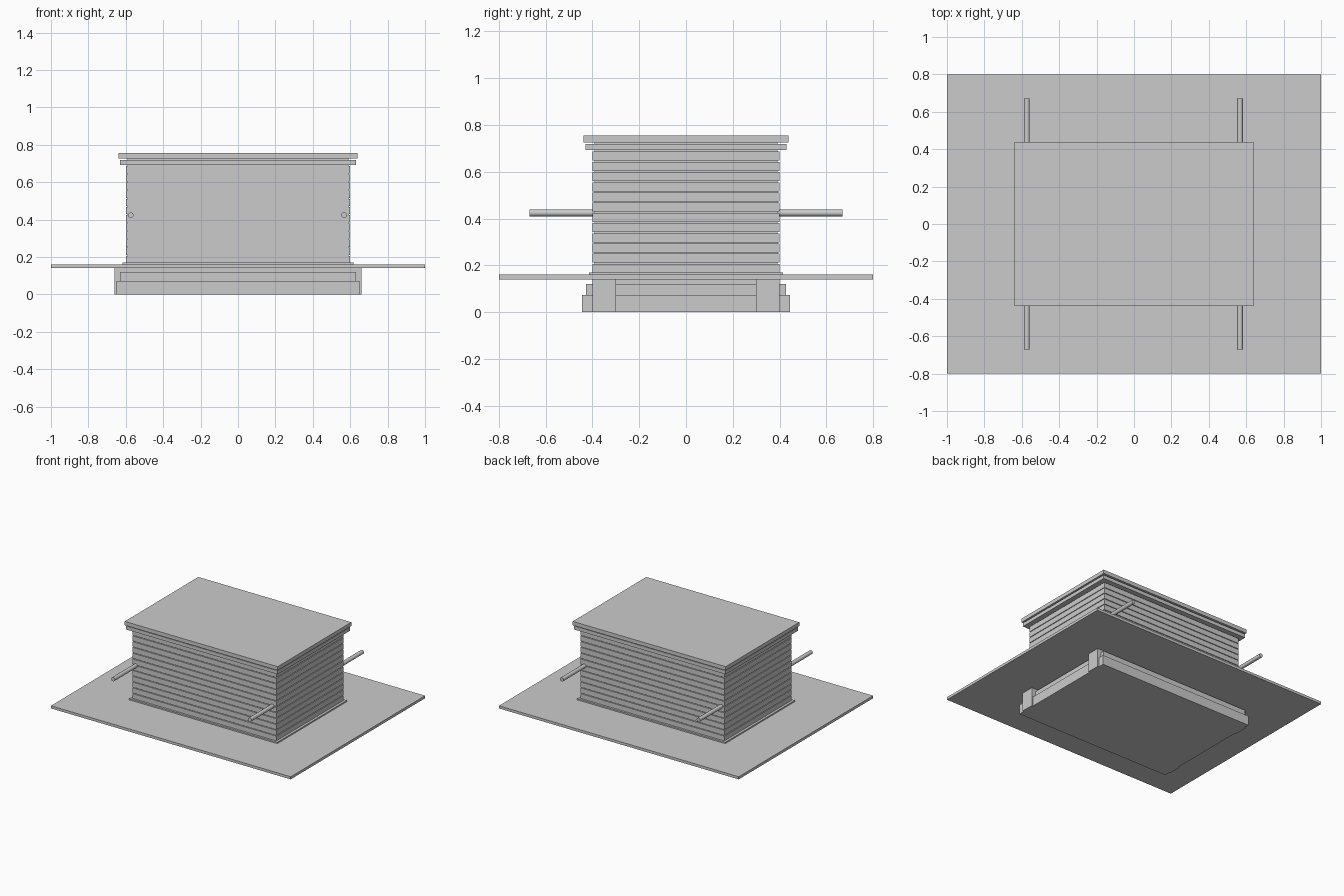
import bpy
import math

if "Cube" in bpy.data.objects:
    bpy.data.objects.remove(bpy.data.objects["Cube"])


def box(name, hx, hy, z0, z1, y=0.0):
    """Box centred on x, with half sizes hx, hy and spanning z0..z1."""
    bpy.ops.mesh.primitive_cube_add(size=1, location=(0, y, (z0 + z1) / 2))
    ob = bpy.context.object
    ob.name = name
    ob.scale = (2 * hx, 2 * hy, z1 - z0)
    bpy.ops.object.transform_apply(location=False, rotation=False, scale=True)
    return ob


# Stepped foundation with two long bearers poking out of the ends
box("foundation_core", 0.60, 0.40, 0.0, 0.14)
box("lower_plinth", 0.65, 0.445, 0.0, 0.072)
box("upper_plinth", 0.63, 0.428, 0.072, 0.12)
for s, label in ((-1, "front"), (1, "back")):
    box(label + "_bearer", 0.66, 0.05, 0.0, 0.14, y=s * 0.35)

# Wide ground plate and the sill on it
box("ground_plate", 1.0, 0.8, 0.14, 0.16)
box("sill", 0.618, 0.415, 0.16, 0.17)

# Boarded walls: stacked boards around a slightly smaller core
box("wall_core", 0.592, 0.392, 0.165, 0.735)
bottom, pitch, gap = 0.165, 0.0436, 0.005
for i in range(12):
    z = bottom + i * pitch
    box(f"wall_board_{i + 1}", 0.60, 0.40, z + gap / 2, z + pitch - gap / 2)

# Cornice and lid
box("cornice", 0.632, 0.43, 0.692, 0.719)
box("lid", 0.638, 0.438, 0.726, 0.755)

# Carrying rods running front to back
for x, label in ((-0.573, "left"), (0.567, "right")):
    bpy.ops.mesh.primitive_cylinder_add(
        vertices=16, radius=0.015, depth=1.34,
        location=(x, 0, 0.424), rotation=(math.pi / 2, 0, 0))
    bpy.context.object.name = label + "_rod"
    bpy.ops.object.shade_smooth_by_angle(angle=math.radians(40))
